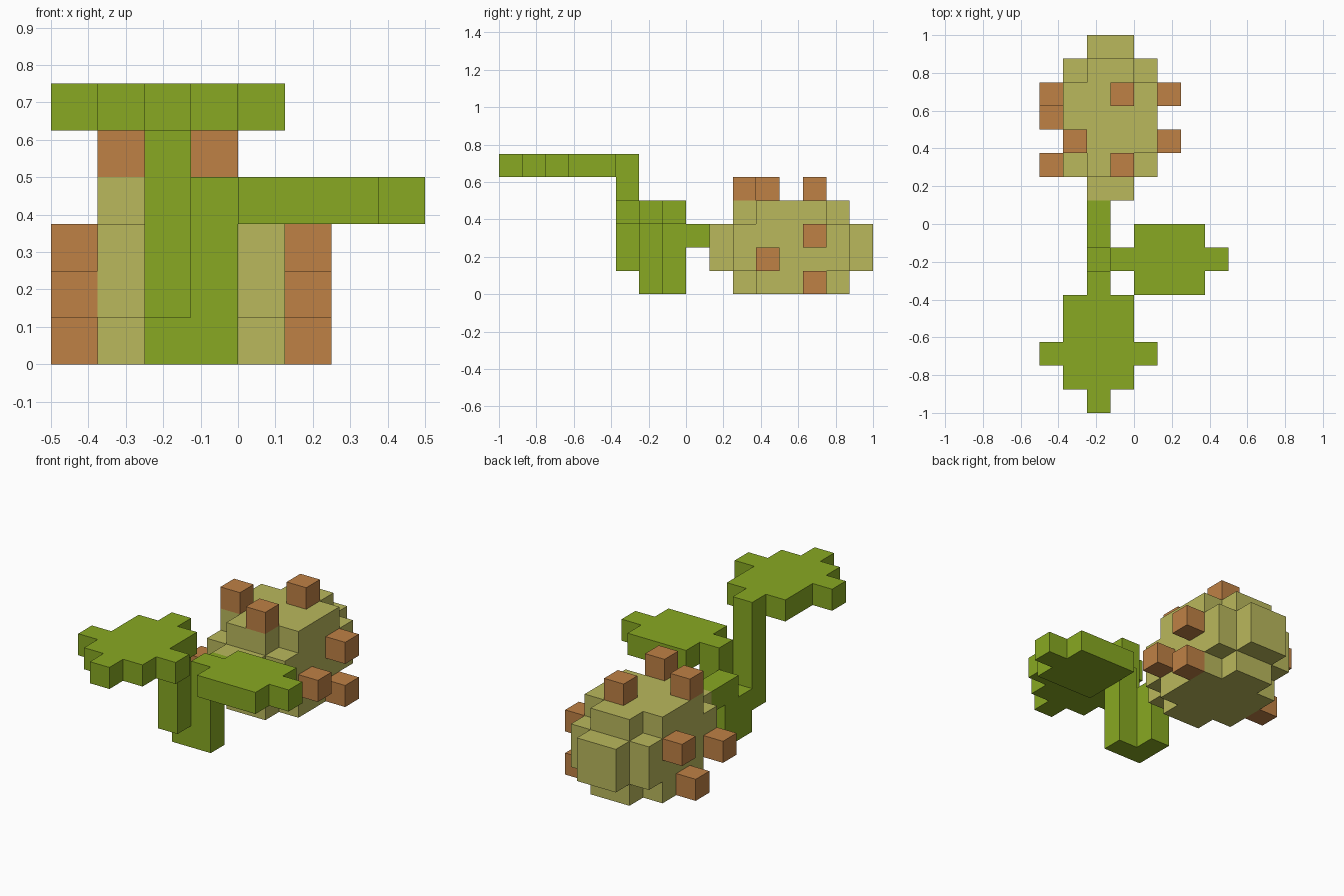
import bpy
import bmesh
from mathutils import Vector

if "Cube" in bpy.data.objects:
    bpy.data.objects.remove(bpy.data.objects["Cube"], do_unlink=True)

U = 0.125                          # block size
ORIGIN = Vector((-0.5, -1.0, 0))   # block (0, 0, 0) starts here


def material(name, rgb):
    m = bpy.data.materials.new(name)
    m.use_nodes = True
    m.diffuse_color = (*rgb, 1)
    bsdf = next(n for n in m.node_tree.nodes if n.type == 'BSDF_PRINCIPLED')
    bsdf.inputs["Base Color"].default_value = (*rgb, 1)
    bsdf.inputs["Roughness"].default_value = 0.9
    return m


LEAF = material("leaf green", (0.246, 0.397, 0.016))
BODY = material("straw yellow", (0.491, 0.479, 0.107))
WART = material("clay brown", (0.520, 0.219, 0.060))


def blocks(name, mat, *boxes):
    """One closed shell around the union of boxes (x0, x1, y0, y1, z0, z1) in block units."""
    cells = {(x, y, z) for x0, x1, y0, y1, z0, z1 in boxes
             for x in range(x0, x1) for y in range(y0, y1) for z in range(z0, z1)}
    bm = bmesh.new()
    for cell in cells:
        for axis in range(3):
            for side in (0, 1):
                near = list(cell)
                near[axis] += 2 * side - 1
                if tuple(near) in cells:
                    continue
                loop = [(0, 0), (1, 0), (1, 1), (0, 1)]
                if not side:
                    loop.reverse()
                verts = []
                for a, b in loop:
                    p = Vector(cell)
                    p[axis] += side
                    p[(axis + 1) % 3] += a
                    p[(axis + 2) % 3] += b
                    verts.append(bm.verts.new(ORIGIN + p * U))
                bm.faces.new(verts)
    bmesh.ops.remove_doubles(bm, verts=bm.verts, dist=0.001)
    # merge flat neighbours into clean faces
    bmesh.ops.dissolve_limit(bm, angle_limit=0.01, verts=bm.verts, edges=bm.edges)
    me = bpy.data.meshes.new(name)
    bm.to_mesh(me)
    bm.free()
    me.materials.append(mat)
    ob = bpy.data.objects.new(name, me)
    bpy.context.collection.objects.link(ob)
    return ob


# Stem: root blocks, tall stalk, side stalk and the link to the fruit
blocks("stem", LEAF,
       (2, 3, 6, 7, 0, 2),
       (2, 3, 7, 8, 0, 3),
       (2, 3, 8, 9, 2, 3),
       (2, 3, 5, 6, 1, 6),
       (3, 4, 6, 7, 0, 4))

# Leaves: slab with pointed tips
blocks("upper_leaf", LEAF,
       (1, 4, 1, 5, 5, 6), (0, 5, 2, 3, 5, 6),
       (2, 3, 0, 1, 5, 6), (2, 3, 5, 6, 5, 6))
blocks("side_leaf", LEAF,
       (4, 7, 5, 8, 3, 4), (7, 8, 6, 7, 3, 4))

# Fruit: stepped body with cut corners above and below, and end caps
blocks("fruit_body", BODY,
       (1, 5, 10, 15, 1, 3),
       (2, 4, 10, 15, 0, 4),
       (1, 5, 11, 14, 0, 4),
       (2, 4, 9, 16, 1, 3))

# Warts on the top, left and right of the fruit
warts = {"top": [(1, 11, 4), (3, 10, 4), (3, 13, 4)],
         "left": [(5, 13, 2), (5, 11, 1), (5, 13, 0)],
         "right": [(0, 10, 1), (0, 12, 0), (0, 13, 2)]}
for side, spots in warts.items():
    for i, (x, y, z) in enumerate(spots, 1):
        blocks(f"{side}_wart_{i}", WART, (x, x + 1, y, y + 1, z, z + 1))
